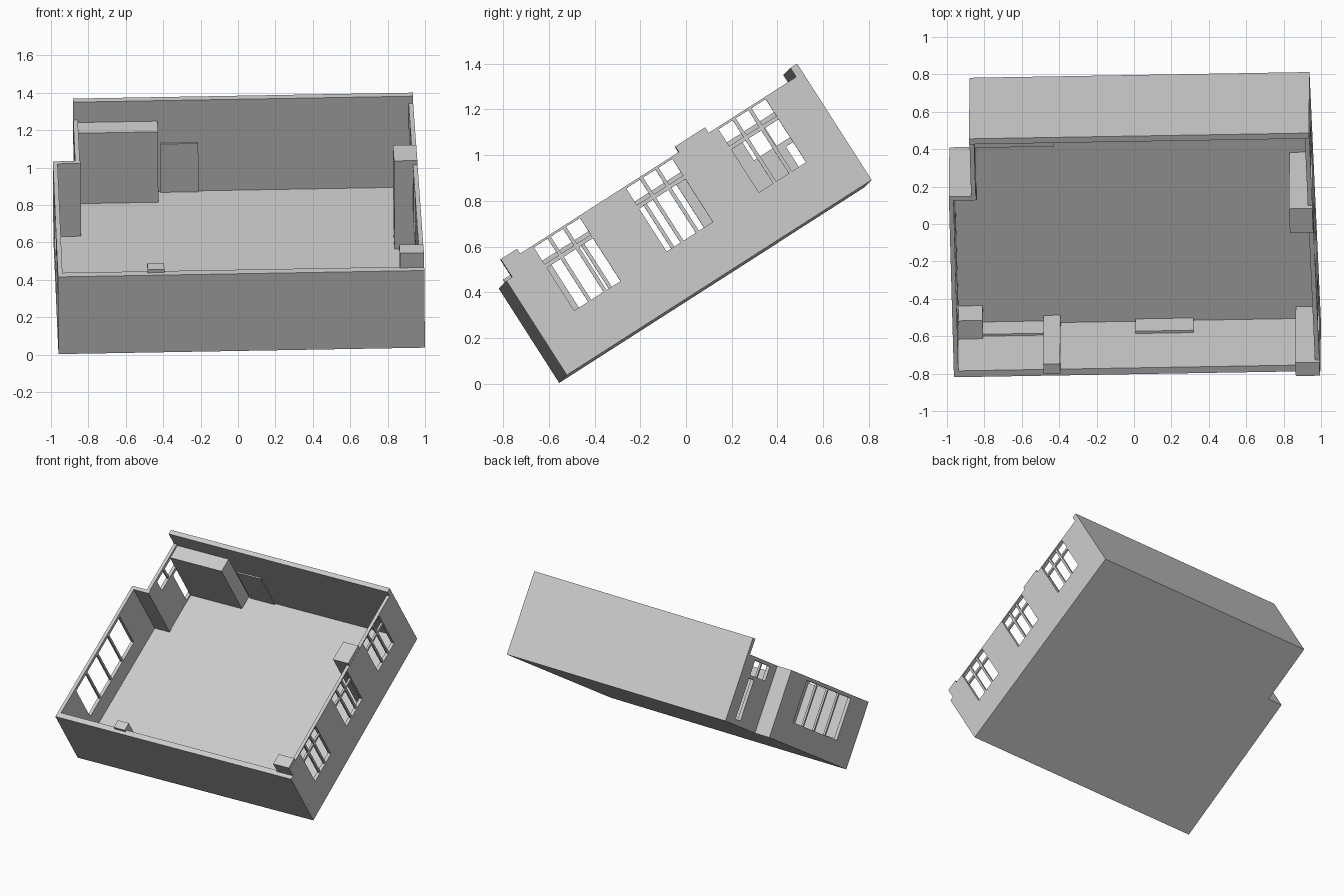
import bpy, bmesh
from mathutils import Matrix, Vector

cube = bpy.data.objects.get("Cube")
if cube:
    bpy.data.objects.remove(cube, do_unlink=True)

# One plaster colour for everything
plaster = bpy.data.materials.new("plaster_grey")
plaster.use_nodes = True
GREY = (0.6, 0.6, 0.6, 1)
plaster.diffuse_color = GREY
plaster.node_tree.nodes["Principled BSDF"].inputs["Base Color"].default_value = GREY

# The room is built square (width, depth, height), then tilted as a whole
across = Vector((1, 0.017, 0.0175)).normalized()
depth = Vector((-0.0237, 0.842, 0.539))
depth = (depth - across * depth.dot(across)).normalized()
up = across.cross(depth)
TILT = Matrix((across, depth, up)).transposed().to_4x4()
TILT.translation = (-0.96, -0.555, 0.003)

W, D, JOG, RECESS = 1.96, 1.585, 1.146, 0.12
FLOOR, T = 0.028, 0.025
LOW, SIDE, HIGH = 0.49, 0.558, 0.605


def finish(name, bm):
    bmesh.ops.recalc_face_normals(bm, faces=bm.faces)
    for v in bm.verts:  # the room narrows slightly towards the back
        v.co.x *= 1 - 0.0075 * v.co.y
    mesh = bpy.data.meshes.new(name)
    bm.to_mesh(mesh)
    bm.free()
    mesh.materials.append(plaster)
    obj = bpy.data.objects.new(name, mesh)
    obj.matrix_world = TILT
    bpy.context.collection.objects.link(obj)
    return obj


def add_box(bm, x, y, z):
    size = Vector((x[1] - x[0], y[1] - y[0], z[1] - z[0]))
    mid = Vector((sum(x), sum(y), sum(z))) / 2
    bmesh.ops.create_cube(bm, size=1, matrix=Matrix.Translation(mid) @ Matrix.Diagonal(size).to_4x4())


def box(name, x, y, z):
    bm = bmesh.new()
    add_box(bm, x, y, z)
    return finish(name, bm)


def cut(wall, x, openings):
    """Cut (y, z) openings through a side wall."""
    bm = bmesh.new()
    for y, z in openings:
        add_box(bm, (x[0] - 0.05, x[1] + 0.05), y, z)
    cutter = finish("opening_cutter", bm)
    cutter.hide_render = True
    mod = wall.modifiers.new("openings", 'BOOLEAN')
    mod.operation, mod.solver, mod.object = 'DIFFERENCE', 'EXACT', cutter
    bpy.context.view_layer.objects.active = wall
    bpy.ops.object.modifier_apply(modifier=mod.name)
    bpy.data.objects.remove(cutter, do_unlink=True)


def bars(name, x, y, z, panes, transom=None):
    """Window bars: evenly spaced mullions and an optional transom."""
    bm = bmesh.new()
    step = (y[1] - y[0]) / panes
    for i in range(1, panes):
        m = y[0] + i * step
        add_box(bm, x, (m - 0.008, m + 0.008), z)
    if transom:
        add_box(bm, x, y, (transom - 0.009, transom + 0.009))
    finish(name, bm)


# Floor slab with the stepped corner
bm = bmesh.new()
outline = [(0, 0), (W, 0), (W, D), (RECESS, D), (RECESS, JOG), (0, JOG)]
base = bm.faces.new([bm.verts.new((x, y, 0)) for x, y in outline])
top = bmesh.ops.extrude_face_region(bm, geom=[base])["geom"]
bmesh.ops.translate(bm, vec=(0, 0, FLOOR), verts=[g for g in top if isinstance(g, bmesh.types.BMVert)])
finish("floor", bm)

# Walls
box("front_wall", (0, W), (0, 0.04), (0, LOW))
box("back_wall", (RECESS, W), (D - 0.035, D), (0, HIGH))
box("step_wall", (0, 0.15), (JOG - T, JOG), (0, LOW))
inner = (W - T, W)
outer = (0, T)
recess = (RECESS, RECESS + T)
right_wall = box("window_wall", inner, (0.03, D - 0.03), (0, SIDE))
left_wall = box("wide_window_wall", outer, (0.03, JOG - 0.01), (0, LOW))
recess_wall = box("recessed_wall", recess, (JOG - 0.01, D - 0.03), (0, LOW))

# Three matching windows
spans = [(0.18, 0.42), (0.66, 0.9), (1.14, 1.385)]
tall = (0.22, 0.548)
cut(right_wall, inner, [(s, tall) for s in spans])
for i, s in enumerate(spans):
    bars(f"window_bars_{i + 1}", (W - 0.02, W - 0.005), s, tall, 3, 0.452)

# Wide window opposite
wide, wide_z = (0.25, 0.9), (0.16, 0.465)
cut(left_wall, outer, [(wide, wide_z)])
bars("wide_window_bars", (0.005, 0.02), wide, wide_z, 4)

# Glazed opening with a fanlight in the recess
fan, fan_z = (1.24, 1.46), (0.36, 0.465)
cut(recess_wall, recess, [(fan, fan_z), ((1.39, 1.46), (0.04, 0.335))])
bars("fanlight_bars", (RECESS + 0.005, RECESS + 0.02), fan, fan_z, 2)

# Pillars
box("corner_pillar", (1.83, W - 0.001), (0.03, 0.115), (0.01, 0.583))
box("middle_pillar", (1.833, W - 0.001), (0.94, 1.095), (0.01, 0.587))
box("front_pillar", (0.48, 0.57), (0.025, 0.087), (0.01, 0.51))

# Fittings along the front wall
box("corner_box", (0.02, 0.155), (0.035, 0.156), (0.02, 0.175))
box("low_panel_left", (0.155, 0.48), (0.035, 0.052), (0.02, 0.15))
box("low_panel_right", (0.97, 1.28), (0.035, 0.055), (0.02, 0.15))

# Cabinet and door on the back wall
box("cabinet", (0.14, 0.575), (1.444, 1.555), (0.02, 0.475))
box("door", (0.59, 0.795), (1.541, 1.552), (0.02, 0.335))
